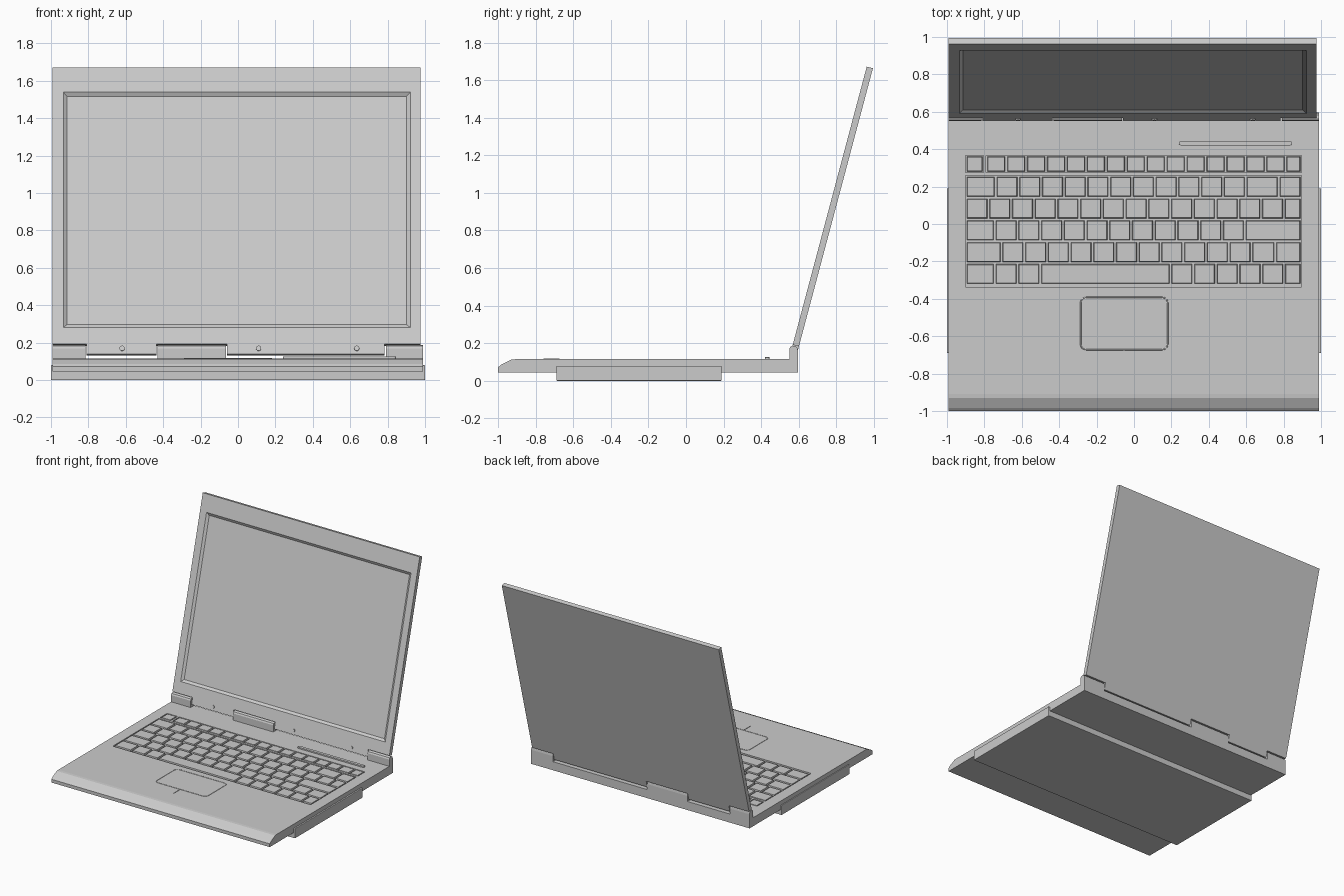
import bpy, bmesh, math
from mathutils import Vector

if "Cube" in bpy.data.objects:
    bpy.data.objects.remove(bpy.data.objects["Cube"])

TILT = math.radians(-14.9)
X0, X1 = -0.993, 0.988          # base side limits


def finish(name, bm):
    bmesh.ops.recalc_face_normals(bm, faces=bm.faces)
    me = bpy.data.meshes.new(name)
    bm.to_mesh(me)
    bm.free()
    ob = bpy.data.objects.new(name, me)
    bpy.context.collection.objects.link(ob)
    return ob


def prism(bm, pts, offset):
    """Extrude a planar outline of 3D points by an offset vector."""
    face = bm.faces.new([bm.verts.new(p) for p in pts])
    new = bmesh.ops.extrude_face_region(bm, geom=[face])["geom"]
    bmesh.ops.translate(bm, verts=[v for v in new if isinstance(v, bmesh.types.BMVert)],
                        vec=Vector(offset))


def frustum(bm, lo, hi, inset=0.0):
    """Box from lo to hi whose top is inset on all sides."""
    rings = []
    for z, d in ((lo[2], 0), (hi[2], inset)):
        a, b, c, e = lo[0] + d, hi[0] - d, lo[1] + d, hi[1] - d
        rings.append([bm.verts.new(p) for p in ((a, c, z), (b, c, z), (b, e, z), (a, e, z))])
    bm.faces.new(rings[0][::-1])
    bm.faces.new(rings[1])
    for i in range(4):
        j = (i + 1) % 4
        bm.faces.new((rings[0][i], rings[0][j], rings[1][j], rings[1][i]))


def box(name, lo, hi, inset=0.0):
    bm = bmesh.new()
    frustum(bm, lo, hi, inset)
    return finish(name, bm)


def extrude_x(name, profile, x0, x1):
    bm = bmesh.new()
    prism(bm, [(x0, y, z) for y, z in profile], (x1 - x0, 0, 0))
    return finish(name, bm)


def round_rect(x0, x1, y0, y1, r, z, n=5):
    pts = []
    for k, (cx, cy) in enumerate(((x1 - r, y1 - r), (x0 + r, y1 - r), (x0 + r, y0 + r), (x1 - r, y0 + r))):
        for i in range(n + 1):
            a = math.pi / 2 * (k + i / n)
            pts.append((cx + r * math.cos(a), cy + r * math.sin(a), z))
    return pts


def apply_mod(ob, mod):
    bpy.context.view_layer.objects.active = ob
    bpy.ops.object.modifier_apply(modifier=mod.name)


def cut(ob, cutter):
    cutter.hide_render = True
    mod = ob.modifiers.new("cut", 'BOOLEAN')
    mod.operation, mod.solver, mod.object = 'DIFFERENCE', 'EXACT', cutter
    apply_mod(ob, mod)
    bpy.data.objects.remove(cutter)


def bevel(ob, width, segments=2):
    mod = ob.modifiers.new("bevel", 'BEVEL')
    mod.width, mod.segments, mod.limit_method = width, segments, 'ANGLE'
    apply_mod(ob, mod)


# base: wedge-fronted slab with keyboard wells
base = extrude_x("base", [(-1.0, 0.045), (-1.0, 0.072), (-0.985, 0.085), (-0.93, 0.113), (-0.91, 0.115),
                          (0.555, 0.115), (0.595, 0.115), (0.595, 0.045)], X0, X1)
KX0, KX1 = -0.9, 0.895
for x0, x1, y0, y1 in ((KX0, -0.805, 0.275, 0.367), (-0.79, KX1, 0.275, 0.367), (KX0, KX1, -0.337, 0.258)):
    cut(base, box("well_cutter", (x0, y0, 0.095), (x1, y1, 0.2)))

# docking slab underneath
slab = box("lower_slab", (-1.0, -0.69, 0.0), (1.0, 0.19, 0.08))
bevel(slab, 0.004)

# keyboard: each row is a list of relative key widths
keys = bmesh.new()


def key_row(x0, x1, y0, y1, widths):
    scale, x = (x1 - x0) / sum(widths), x0
    for w in widths:
        frustum(keys, (x + 0.005, y0, 0.09), (x + w * scale - 0.005, y1, 0.115), 0.004)
        x += w * scale


key_row(KX0, -0.805, 0.28, 0.362, [1])
key_row(-0.79, KX1, 0.28, 0.362, [1] * 15 + [0.8])
rows = [[1.32] + [1] * 11 + [1.45, 1],
        [1] * 14 + [0.77],
        [1.28] + [1] * 11 + [2.49],
        [1.58] + [1] * 11 + [1.05, 1.15],
        [1.28, 1, 1, 5.73, 1, 1, 1, 1, 1, 0.76]]
for i, widths in enumerate(rows):
    top = 0.252 - i * 0.1165
    key_row(KX0, KX1, top - 0.106, top, widths)
finish("keys", keys)

# raised touchpad rim
curve = bpy.data.curves.new("touchpad_rim", 'CURVE')
curve.dimensions, curve.bevel_depth, curve.bevel_resolution = '3D', 0.004, 1
pts = round_rect(-0.285, 0.18, -0.672, -0.392, 0.03, 0.114)
spline = curve.splines.new('POLY')
spline.points.add(len(pts) - 1)
for p, co in zip(spline.points, pts):
    p.co = (*co, 1)
spline.use_cyclic_u = True
bpy.context.collection.objects.link(bpy.data.objects.new("touchpad_rim", curve))

# divider between the touchpad buttons
box("button_divider", (-0.056, -0.76, 0.112), (-0.05, -0.672, 0.118), 0.001)

# control bar above the keyboard
bm = bmesh.new()
prism(bm, round_rect(0.24, 0.845, 0.42, 0.445, 0.0124, 0.11), (0, 0, 0.016))
bevel(finish("control_bar", bm), 0.003)

# hinge knuckles on the base
knuckles = ((X0, -0.815), (-0.43, -0.065), (0.79, X1))
for i, (x0, x1) in enumerate(knuckles):
    extrude_x(f"hinge_knuckle_{i + 1}", [(0.55, 0.11), (0.55, 0.17), (0.556, 0.182), (0.568, 0.187),
                                         (0.584, 0.184), (0.593, 0.174), (0.595, 0.16), (0.595, 0.11)], x0, x1)

# lid: modelled upright, notched for the knuckles, screen recessed, then tilted
LID_H, LID_T = 1.585, 0.034
lid = box("lid", (-0.993, 0, 0), (0.975, LID_T, LID_H))
for x0, x1 in knuckles:
    a = x0 - (0.1 if x0 == X0 else 0.006)
    b = x1 + (0.1 if x1 == X1 else 0.006)
    cut(lid, box("notch_cutter", (a, -0.1, -0.1), (b, 0.1, 0.054)))
recess = bmesh.new()
frustum(recess, (-0.935, -1.449, 0.0), (0.922, -0.145, 0.014), 0.02)
frustum_ob = finish("recess_cutter", recess)
frustum_ob.rotation_euler = (math.radians(-90), 0, 0)
# lower the cutter a hair so its open side clears the lid face
frustum_ob.location = (0, -0.0005, 0)
bpy.context.view_layer.update()
cut(lid, frustum_ob)

# rubber stops along the lid's lower edge
stops = bmesh.new()
for x in (-0.62, 0.11, 0.635):
    prism(stops, [(x + 0.014 * math.cos(a * math.pi / 6), 0.004, 0.03 + 0.014 * math.sin(a * math.pi / 6))
                  for a in range(12)], (0, -0.012, 0))
stop_ob = finish("lid_stops", stops)

for ob in (lid, stop_ob):
    ob.rotation_euler = (TILT, 0, 0)
    ob.location = (0, 0.554, 0.14)
